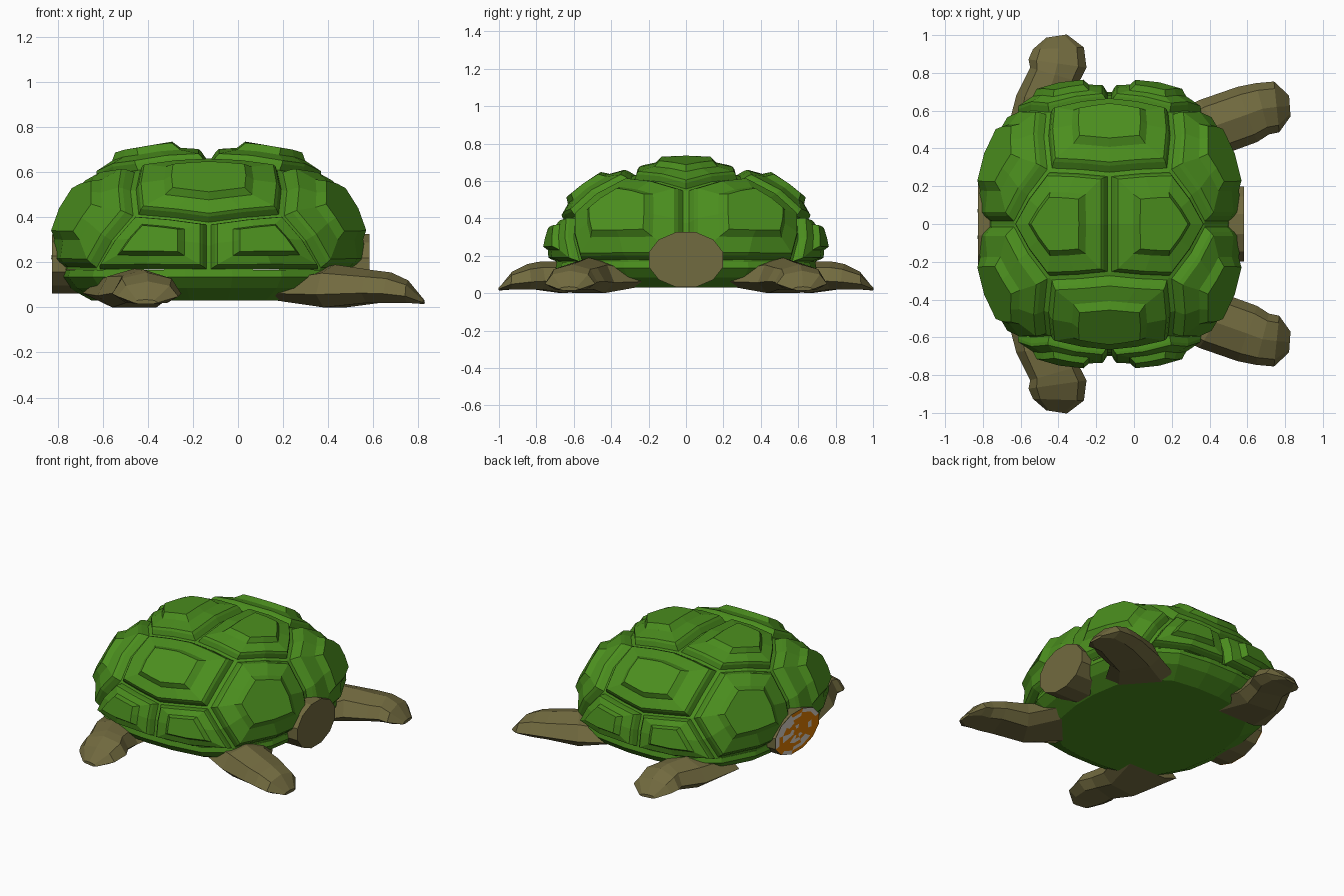
import bpy, bmesh, math, random
from mathutils import Vector

if "Cube" in bpy.data.objects:
    bpy.data.objects.remove(bpy.data.objects["Cube"])

CEN = Vector((-0.13, 0, 0.13))          # middle of the shell dome
RAD = Vector((0.66, 0.695, 0.53))       # groove-level radii
POW = (3.2, 2.3, 2.3)                   # boxier towards head and tail


def material(name, rgb):
    m = bpy.data.materials.new(name)
    m.diffuse_color = (*rgb, 1)
    m.use_nodes = True
    m.node_tree.nodes["Principled BSDF"].inputs["Base Color"].default_value = m.diffuse_color
    return m


GREEN = material("shell green", (0.07, 0.27, 0.013))
BROWN = material("skin brown", (0.167, 0.145, 0.05))
ORANGE = material("patch orange", (0.72, 0.2, 0.0))
PALE = material("patch pale grey", (0.70, 0.65, 0.58))


def finish(name, bm, mats, fix=True):
    if fix:
        bmesh.ops.recalc_face_normals(bm, faces=bm.faces)
    me = bpy.data.meshes.new(name)
    bm.to_mesh(me)
    bm.free()
    for m in mats:
        me.materials.append(m)
    ob = bpy.data.objects.new(name, me)
    bpy.context.collection.objects.link(ob)
    return ob


def dome(p, h=0.0):
    """Project a point (relative to CEN) on the rounded dome, raised by h."""
    d = Vector(p).normalized()
    lo, hi = 0.0, 2.0
    for _ in range(30):
        s = (lo + hi) / 2
        if sum(abs(d[i] * s / RAD[i]) ** POW[i] for i in range(3)) < 1:
            lo = s
        else:
            hi = s
    return CEN + d * (lo + h)


def loft(bm, rings, cap_start=True):
    vs = [[bm.verts.new(p) for p in r] for r in rings]
    n = len(rings[0])
    for a, b in zip(vs, vs[1:]):
        for i in range(n):
            j = (i + 1) % n
            bm.faces.new((a[i], a[j], b[j], b[i]))
    bm.faces.new(vs[-1])
    if cap_start:
        bm.faces.new(vs[0][::-1])


# Shell: twelve stepped scutes, corners given for one quarter
A, B, C = (0, .26, .5), (.30, .27, .45), (.5, 0, .42)
D, E = (.33, .60, .28), (0, .70, .26)
F, G, H = (.66, 0, .035), (.50, .57, .035), (0, .69, .035)
STEPS = [(1, 0), (.955, 0), (.88, .03), (.83, .043), (.54, .05), (.43, .08)]


def flip(p, sx, sy):
    return Vector((p[0] * sx, p[1] * sy, p[2]))


polys = []
for s in (1, -1):
    polys.append([flip(p, s, t) for p, t in ((A, -1), (B, -1), (C, 1), (B, 1), (A, 1))])
    polys.append([flip(p, t, s) for p, t in ((B, 1), (D, 1), (E, 1), (D, -1), (B, -1), (A, 1))])
    for t in (1, -1):
        polys.append([flip(p, s, t) for p in (B, C, F, G, D)])
        polys.append([flip(p, s, t) for p in (E, D, G, H)])

bm = bmesh.new()
for poly in polys:
    mid = sum(poly, Vector()) / len(poly)
    if (poly[0] - mid).cross(poly[1] - mid).dot(mid) < 0:
        poly.reverse()
    # split each edge so that the scute follows the dome
    pts = []
    for i, p in enumerate(poly):
        q = poly[(i + 1) % len(poly)]
        pts += [p, (p + q) / 2]
    pts = [dome(p) - CEN for p in pts]
    mid = dome(mid) - CEN
    rings = [[dome(mid + (p - mid) * s, h) for p in pts] for s, h in STEPS]
    loft(bm, rings, cap_start=False)
bmesh.ops.remove_doubles(bm, verts=bm.verts, dist=0.0005)
finish("shell", bm, [GREEN], fix=False)

# Underside: tapered rim and flat belly
bm = bmesh.new()
rings = []
for z, s in ((.166, .995), (.135, 1.005), (.085, .94), (.03, .79)):
    ring = []
    for i in range(20):
        a = math.tau * (i + .5) / 20
        p = dome((RAD.x * math.cos(a), RAD.y * math.sin(a), 0)) - CEN
        ring.append((CEN.x + p.x * s, p.y * s, z))
    rings.append(ring)
loft(bm, rings)
finish("underside", bm, [GREEN])


def oval(x, zlo, zhi, w, scale=1.03):
    """Twelve-sided upright ring at x."""
    return [(x, w * scale * math.cos(math.tau * (i + .5) / 12),
             (zlo + zhi) / 2 + (zhi - zlo) / 2 * scale * math.sin(math.tau * (i + .5) / 12))
            for i in range(12)]


# Neck and tail: short flat-ended stumps
for name, x0, x1, zlo, zhi, w in (("neck_stump", 0.40, 0.583, 0.032, 0.327, 0.20),
                                  ("tail_stump", -0.65, -0.825, 0.06, 0.325, 0.23)):
    bm = bmesh.new()
    loft(bm, [oval(x0, zlo, zhi, w), oval(x1, zlo, zhi, w)])
    finish(name, bm, [BROWN])

# Tail end plate: orange with scattered pale patches
random.seed(4)
bm = bmesh.new()
loft(bm, [oval(-.829, .06, .325, .23, 1.03 * k / 6) for k in range(6, 0, -1)], cap_start=False)
for f in bm.faces:
    f.material_index = 1 if random.random() < .33 else 0
    if f.normal.x > 0 or f.calc_center_median() is None:
        f.normal_flip()
bm.normal_update()
for f in bm.faces:
    if f.normal.x > 0:
        f.normal_flip()
finish("tail_end_plate", bm, [ORANGE, PALE], fix=False)

# Legs: low-poly lofts; each section is x, y, half width, bottom, top
FRONT = [(.26, .37, .22, .03, .14), (.43, .52, .16, .0, .19), (.60, .58, .155, .02, .165),
         (.68, .61, .14, .02, .155), (.755, .62, .135, .02, .12), (.825, .625, .055, .015, .035)]
BACK = [(-.46, .42, .23, .03, .14), (-.46, .66, .165, .0, .172), (-.42, .79, .135, .02, .168),
        (-.405, .85, .155, .02, .155), (-.40, .93, .135, .02, .115), (-.41, .995, .055, .015, .035)]
# cross-section: (across, up) in units of half width and height
SECT = [(-1, .3), (-.72, .8), (0, 1), (.72, .8), (1, .3), (.6, 0), (-.6, 0)]


def leg(name, secs, side):
    bm = bmesh.new()
    rings = []
    for i, (x, y, w, lo, hi) in enumerate(secs):
        a, b = secs[max(i - 1, 0)], secs[min(i + 1, len(secs) - 1)]
        d = Vector((b[0] - a[0], b[1] - a[1])).normalized()
        rings.append([(x - d.y * w * u, (y + d.x * w * u) * side, lo + (hi - lo) * v)
                      for u, v in SECT])
    loft(bm, rings)
    finish(name, bm, [BROWN])


for side, label in ((-1, "right"), (1, "left")):
    leg("front_leg_" + label, FRONT, side)
    leg("back_leg_" + label, BACK, side)
